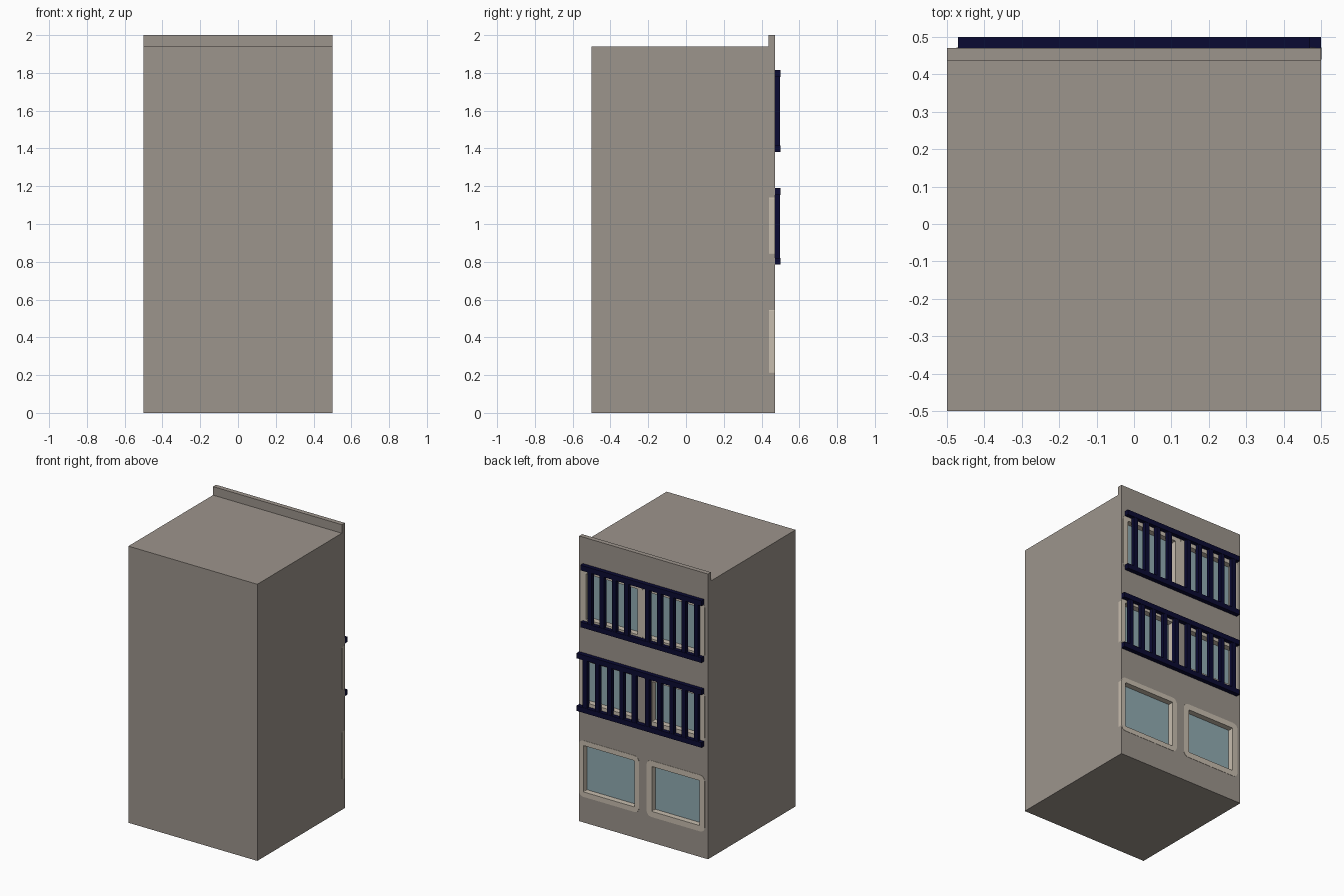
import bpy, bmesh, math

if "Cube" in bpy.data.objects:
    bpy.data.objects.remove(bpy.data.objects["Cube"])


def material(name, rgb):
    m = bpy.data.materials.new(name)
    m.diffuse_color = (*rgb, 1)
    m.use_nodes = True
    m.node_tree.nodes["Principled BSDF"].inputs["Base Color"].default_value = m.diffuse_color
    return m


WALL = material("wall stone", (0.335, 0.298, 0.262))
FRAME = material("window frame", (0.575, 0.51, 0.425))
GLASS = material("window glass", (0.283, 0.413, 0.445))
NAVY = material("railing navy", (0.003, 0.003, 0.032))


def finish(bm, name, mat):
    bmesh.ops.recalc_face_normals(bm, faces=bm.faces)
    me = bpy.data.meshes.new(name)
    bm.to_mesh(me)
    bm.free()
    me.materials.append(mat)
    ob = bpy.data.objects.new(name, me)
    bpy.context.collection.objects.link(ob)
    return ob


def add_box(bm, x0, x1, y0, y1, z0, z1):
    vs = bmesh.ops.create_cube(bm, size=1)["verts"]
    for v in vs:
        v.co = ((x0 + x1) / 2 + v.co.x * (x1 - x0),
                (y0 + y1) / 2 + v.co.y * (y1 - y0),
                (z0 + z1) / 2 + v.co.z * (z1 - z0))


def round_rect(x0, x1, z0, z1, r, n=4):
    pts = []
    for cx, cz, a0 in ((x1 - r, z1 - r, 0), (x0 + r, z1 - r, 90),
                       (x0 + r, z0 + r, 180), (x1 - r, z0 + r, 270)):
        for i in range(n + 1):
            a = math.radians(a0 + 90 * i / n)
            pts.append((cx + r * math.cos(a), cz + r * math.sin(a)))
    return pts


# Rounded window surround: rings swept from the recess out and around
def window_frame(name, x0, x1, z0, z1, t):
    bm = bmesh.new()
    rings = []
    for inset, y, r in ((t, 0.43, 0.004), (t, 0.472, 0.004), (0, 0.472, 0.035),
                        (0, 0.44, 0.035), (0.012, 0.43, 0.03)):
        rings.append([bm.verts.new((x, y, z)) for x, z in
                      round_rect(x0 + inset, x1 - inset, z0 + inset, z1 - inset, r)])
    for k in range(5):
        a, b = rings[k], rings[(k + 1) % 5]
        for i in range(len(a)):
            j = (i + 1) % len(a)
            bm.faces.new((a[i], a[j], b[j], b[i]))
    finish(bm, name, FRAME)


# Tower body with rear parapet, as one side profile
bm = bmesh.new()
profile = [(-0.5, 0), (0.47, 0), (0.47, 2), (0.437, 2), (0.437, 1.94), (-0.5, 1.94)]
f = bm.faces.new([bm.verts.new((-0.5, y, z)) for y, z in profile])
ext = bmesh.ops.extrude_face_region(bm, geom=[f])["geom"]
bmesh.ops.translate(bm, vec=(1, 0, 0), verts=[v for v in ext if isinstance(v, bmesh.types.BMVert)])
body = finish(bm, "tower_body", WALL)

# Windows: x range, z range, surround width
windows = [
    (0.035, 0.501, 0.18, 0.575, 0.035), (-0.475, -0.025, 0.18, 0.575, 0.04),
    (0.035, 0.501, 0.81, 1.17, 0.035), (-0.475, -0.025, 0.81, 1.17, 0.04),
    (0.005, 0.485, 1.39, 1.79, 0.04), (-0.475, 0.004, 1.39, 1.79, 0.04),
]
cut = bmesh.new()
for i, (x0, x1, z0, z1, t) in enumerate(windows):
    window_frame(f"window_frame_{i + 1}", x0, x1, z0, z1, t)
    c = t - 0.006
    add_box(cut, x0 + c, x1 - c, 0.425, 0.6, z0 + c, z1 - c)
    pane = bmesh.new()
    add_box(pane, x0 + c, x1 - c, 0.425, 0.432, z0 + c, z1 - c)
    finish(pane, f"window_glass_{i + 1}", GLASS)

# Cut the window recesses
cutter = finish(cut, "recess_cutter", WALL)
cutter.hide_render = True
mod = body.modifiers.new("recesses", "BOOLEAN")
mod.operation, mod.solver, mod.object = "DIFFERENCE", "EXACT", cutter
bpy.context.view_layer.objects.active = body
bpy.ops.object.modifier_apply(modifier=mod.name)
bpy.data.objects.remove(cutter)


# Railings: two rails and square bars, with a gap at the middle pier
def railing(name, x_end, z0, z1, left_bars):
    bm = bmesh.new()
    for a, b in ((z0, z0 + 0.036), (z1 - 0.036, z1)):
        add_box(bm, -0.47, x_end, 0.47, 0.5, a, b)
    bars = left_bars + [-0.045 - 0.095 * i for i in range(5)]
    for x in bars:
        add_box(bm, x - 0.016, x + 0.016, 0.47, 0.498, z0 + 0.03, z1 - 0.03)
    finish(bm, name, NAVY)


railing("middle_railing", 0.5, 0.785, 1.19, [0.437 - 0.095 * i for i in range(5)])
railing("upper_railing", 0.47, 1.38, 1.815, [0.40 - 0.095 * i for i in range(4)])
